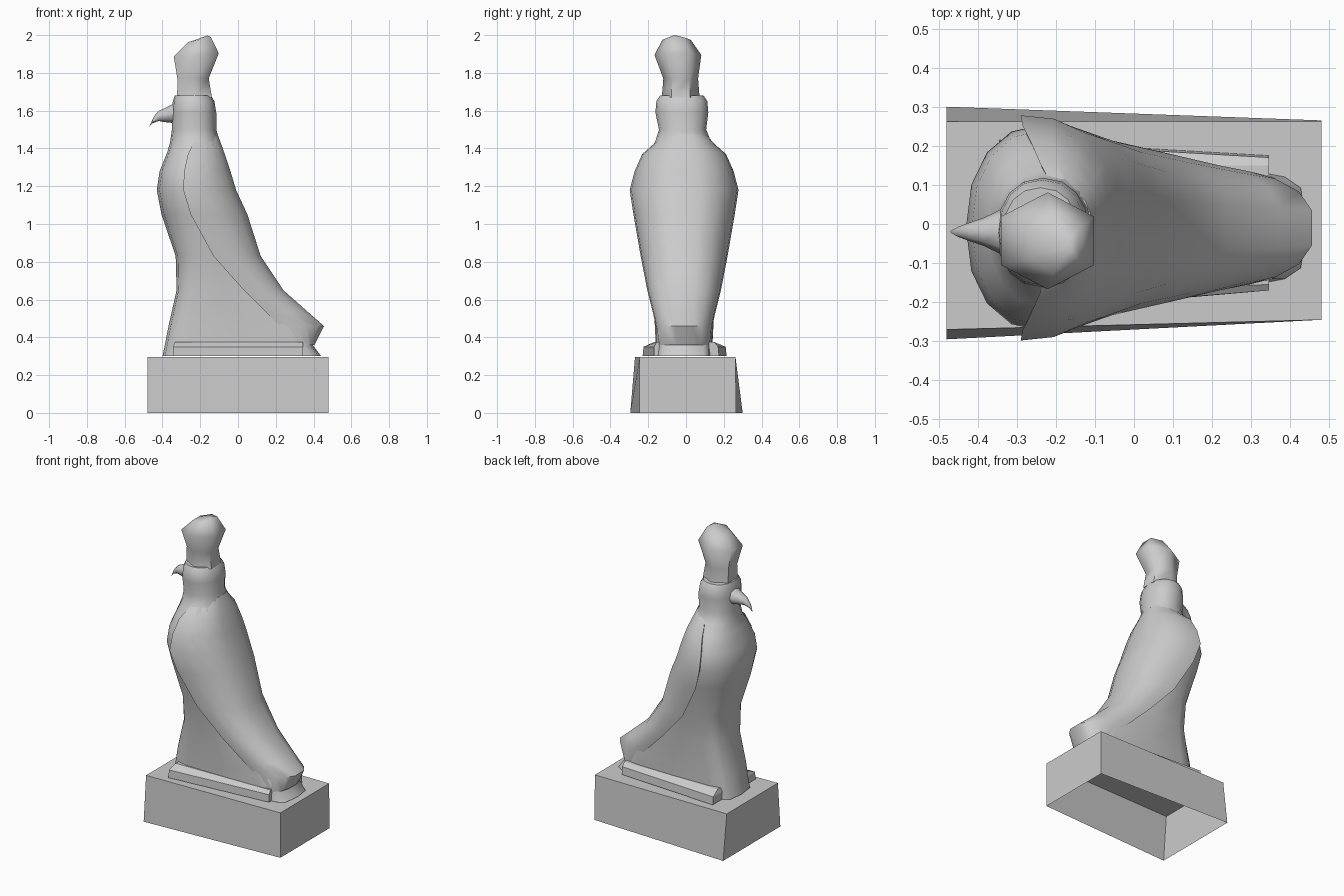
import bpy, bmesh
from math import cos, sin, pi, copysign

cube = bpy.data.objects.get("Cube")
if cube:
    bpy.data.objects.remove(cube, do_unlink=True)

stone = bpy.data.materials.new("grey stone")
stone.use_nodes = True
GREY = (0.6, 0.6, 0.6, 1)
stone.diffuse_color = GREY
stone.node_tree.nodes["Principled BSDF"].inputs["Base Color"].default_value = GREY


def loft(name, rings, caps=(True, True), smooth=50):
    """Skin a list of equally long point rings, first ring to last."""
    bm = bmesh.new()
    rows = [[bm.verts.new(p) for p in ring] for ring in rings]
    n = len(rows[0])
    for a, b in zip(rows, rows[1:]):
        for i in range(n):
            j = (i + 1) % n
            bm.faces.new((a[i], a[j], b[j], b[i]))
    if caps[0]:
        bm.faces.new(rows[0][::-1])
    if caps[1]:
        bm.faces.new(rows[-1])
    bmesh.ops.recalc_face_normals(bm, faces=bm.faces)
    mesh = bpy.data.meshes.new(name)
    bm.to_mesh(mesh)
    bm.free()
    mesh.materials.append(stone)
    obj = bpy.data.objects.new(name, mesh)
    bpy.context.collection.objects.link(obj)
    if smooth:
        bpy.ops.object.select_all(action="DESELECT")
        obj.select_set(True)
        bpy.context.view_layer.objects.active = obj
        bpy.ops.object.shade_smooth_by_angle(angle=smooth * pi / 180)
    return obj


def section(z, front, back, half, power, yc, n=16):
    """Level superellipse from front to back; a high power is boxier."""
    pts = []
    for i in range(n):
        a = 2 * pi * i / n
        c, s = (copysign(abs(v) ** (2 / power), v) for v in (cos(a), sin(a)))
        pts.append(((front + back) / 2 + c * (back - front) / 2, yc + s * half, z))
    return pts


def quad(z, x0, x1, y0, y1):
    """Level quad; y0 and y1 are (low, high) pairs at x0 and x1."""
    return [(x0, y0[0], z), (x1, y1[0], z), (x1, y1[1], z), (x0, y0[1], z)]


# Plinth: open underneath, with slightly leaning long sides
loft("plinth", [
    quad(0, -.48, .48, (-.295, .30), (-.245, .265)),
    quad(.295, -.48, .48, (-.27, .262), (-.245, .262)),
], caps=(False, True), smooth=0)

# Low slab under the bird, tapering to the tail
loft("foot_slab", [
    quad(.30, -.345, .345, (-.23, .215), (-.17, .175)),
    quad(.35, -.345, .345, (-.225, .21), (-.17, .17)),
    quad(.375, -.335, .345, (-.17, .15), (-.155, .15)),
], smooth=0)

# Breast, boxy legs, neck and head: z, front, back, half width, power, y centre
BODY = [
    (.30, -.40, .44, .15, 5, -.01),
    (.36, -.387, .395, .15, 5, -.01),
    (.46, -.368, .37, .155, 5, -.01),
    (.65, -.325, .20, .165, 4, -.01),
    (.83, -.33, .10, .195, 3, -.01),
    (1.05, -.405, .03, .235, 2.4, -.01),
    (1.18, -.43, -.03, .265, 2.2, -.01),
    (1.28, -.415, -.05, .25, 2.2, -.01),
    (1.38, -.375, -.08, .20, 2.2, -.01),
    (1.43, -.36, -.095, .15, 2.2, -.015),
    (1.50, -.35, -.115, .125, 2.2, -.018),
    (1.59, -.35, -.115, .14, 2.2, -.022),
    (1.65, -.345, -.125, .135, 2.2, -.022),
    (1.68, -.335, -.143, .115, 2.2, -.022),
]
loft("body_and_head", [section(*row) for row in BODY])

# Folded wings, back and tail: z, leading edge, back, half width
WINGS = [
    (.36, .33, .405, .135),
    (.46, .22, .455, .15),
    (.53, .15, .375, .165),
    (.65, .03, .24, .195),
    (.83, -.13, .12, .23),
    (1.05, -.25, .05, .268),
    (1.18, -.29, -.01, .288),
    (1.28, -.285, -.04, .262),
    (1.37, -.265, -.07, .222),
    (1.42, -.24, -.088, .165),
    (1.48, -.21, -.11, .11),
]


def wing_ring(z, lead, back, half):
    # Outline along one side, as (fraction to the back, fraction of half width)
    side = [(.1, .8), (0, 1), (.3, .97), (.6, .84), (.86, .62), (1, .3)]
    pts = [(lead + t * (back - lead), half * w) for t, w in side]
    left = [(x, w - .01, z) for x, w in pts]
    right = [(x, -w - .01, z) for x, w in reversed(pts)]
    return left + right


loft("folded_wings_and_tail", [wing_ring(*row) for row in WINGS])

# Hooked beak: x, z, half width, half height
BEAK = [
    (-.27, 1.585, .09, .075),
    (-.345, 1.585, .055, .05),
    (-.385, 1.577, .036, .038),
    (-.42, 1.572, .024, .027),
    (-.45, 1.552, .013, .02),
    (-.468, 1.518, .003, .004),
]
loft("beak", [
    [(x + .3 * h * sin(k * pi / 4) * (x < -.44), -.02 + w * cos(k * pi / 4), z + h * sin(k * pi / 4))
     for k in range(8)]
    for x, z, w, h in BEAK])

# Six-sided crown knob: z, x centre, y centre, x radius, y radius, lean to the peak
CROWN = [
    (1.67, -.23, -.028, .092, .10, 0),
    (1.77, -.238, -.028, .083, .092, 0),
    (1.895, -.221, -.043, .119, .124, .01),
    (1.975, -.205, -.05, .062, .075, .016),
    (1.993, -.175, -.06, .014, .014, .006),
]
loft("crown_knob", [
    [(xc + rx * cos(a) / cos(pi / 6), yc + ry * sin(a), z + lean * cos(a))
     for a in ((k + .5) * pi / 3 for k in range(6))]
    for z, xc, yc, rx, ry, lean in CROWN], smooth=60)
